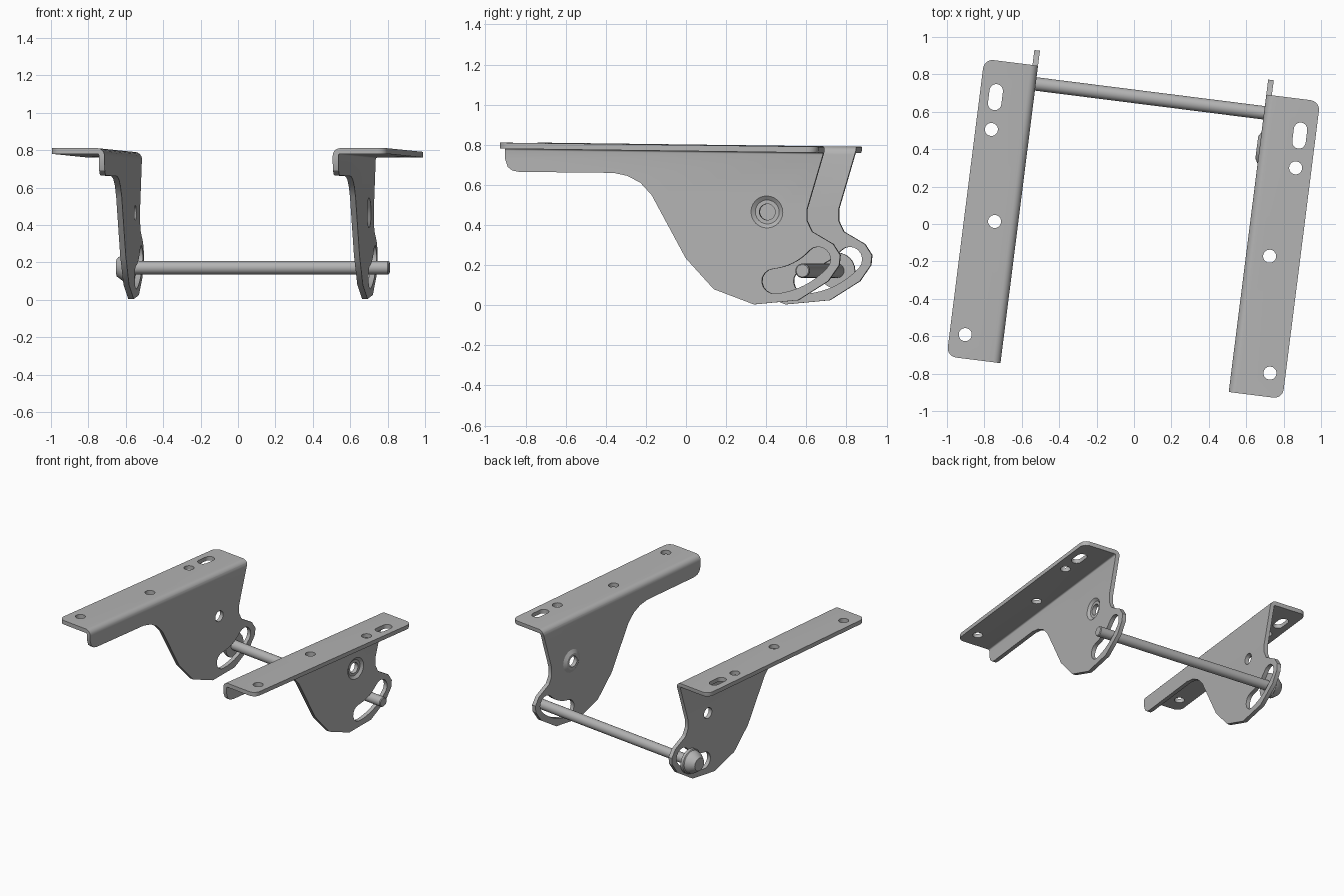
import bpy, bmesh
from math import sin, cos, radians, pi
from mathutils import Matrix

cube = bpy.data.objects.get("Cube")
if cube:
    bpy.data.objects.remove(cube, do_unlink=True)

steel = bpy.data.materials.new("grey_steel")
steel.use_nodes = True
GREY = (0.45, 0.45, 0.45, 1)
steel.diffuse_color = GREY
steel.node_tree.nodes["Principled BSDF"].inputs["Base Color"].default_value = GREY

TURN = Matrix.Rotation(radians(-7.2), 4, 'Z')
TILT = 0.0128                       # slight downhill slope towards the back
SLOPE = Matrix.Identity(4)
SLOPE[2][1] = -TILT
TOP, THICK, INNER, OUTER = 0.80, 0.03, 0.615, 0.905


def new_object(name, bm):
    bmesh.ops.recalc_face_normals(bm, faces=bm.faces)
    mesh = bpy.data.meshes.new(name)
    bm.to_mesh(mesh)
    bm.free()
    mesh.materials.append(steel)
    obj = bpy.data.objects.new(name, mesh)
    bpy.context.scene.collection.objects.link(obj)
    return obj


def arc(u, v, r, start, end, steps):
    angles = [radians(start + (end - start) * i / steps) for i in range(steps + 1)]
    return [(u + r * cos(a), v + r * sin(a)) for a in angles]


def prism(name, outline, axis, lo, hi):
    """Extrude a flat outline along one axis."""
    place = {'x': lambda u, v, t: (t, u, v),
             'y': lambda u, v, t: (u, t, v),
             'z': lambda u, v, t: (u, v, t)}[axis]
    bm = bmesh.new()
    a = [bm.verts.new(place(u, v, lo)) for u, v in outline]
    b = [bm.verts.new(place(u, v, hi)) for u, v in outline]
    bm.faces.new(a)
    bm.faces.new(b)
    for i in range(len(a)):
        j = (i + 1) % len(a)
        bm.faces.new((a[i], a[j], b[j], b[i]))
    return new_object(name, bm)


def turned(name, profile, y, z, sides=24):
    """Solid of revolution about an axis parallel to x; profile is (x, radius)."""
    bm = bmesh.new()
    rings = [[bm.verts.new((x, y + r * cos(2 * pi * i / sides), z + r * sin(2 * pi * i / sides)))
              for i in range(sides)] for x, r in profile]
    bm.faces.new(rings[0])
    bm.faces.new(rings[-1])
    for a, b in zip(rings, rings[1:]):
        for i in range(sides):
            j = (i + 1) % sides
            bm.faces.new((a[i], a[j], b[j], b[i]))
    return new_object(name, bm)


def combine(obj, tool, operation):
    """Apply a boolean and discard the helper."""
    tool.hide_render = True
    mod = obj.modifiers.new("cut", 'BOOLEAN')
    mod.operation, mod.object, mod.solver = operation, tool, 'EXACT'
    bpy.context.view_layer.update()
    result = bpy.data.meshes.new_from_object(obj.evaluated_get(bpy.context.evaluated_depsgraph_get()))
    obj.modifiers.clear()
    obj.data = result
    bpy.data.objects.remove(tool, do_unlink=True)


def smooth(obj):
    bpy.ops.object.select_all(action='DESELECT')
    obj.select_set(True)
    bpy.context.view_layer.objects.active = obj
    bpy.ops.object.shade_smooth_by_angle(angle=radians(28))


def side_point(y, z):
    """Side-on position to bracket coordinates."""
    y = (y + 0.079) / 0.992
    return y, z + TILT * y


PIVOT = side_point(0.405, 0.465)
SIDE = [(-0.9, 0.73), (-0.887, 0.69), (-0.865, 0.672), (-0.83, 0.665), (-0.36, 0.66),
        (-0.29, 0.645), (-0.225, 0.61), (-0.17, 0.55), (0, 0.235), (0.14, 0.08),
        (0.34, 0.004), (0.56, 0.025), (0.71, 0.12), (0.765, 0.2), (0.77, 0.25),
        (0.735, 0.305), (0.63, 0.367), (0.605, 0.42), (0.605, 0.48), (0.69, 0.77)]


def bracket(name, sign, dimpled):
    # folded sheet section
    bend = (INNER + 0.04, TOP - 0.04)
    section = ([(OUTER, TOP)] + arc(*bend, 0.04, 90, 180, 6) + [(INNER, -0.1), (INNER + THICK, -0.1)]
               + arc(*bend, 0.01, 180, 90, 4) + [(OUTER, TOP - THICK)])
    obj = prism(name, section, 'y', -1, 1)

    # side silhouette
    outline = [side_point(*p) for p in SIDE]
    outline = [(outline[0][0], 0.9)] + outline + [(outline[-1][0], 0.9)]
    combine(obj, prism("silhouette", outline, 'x', 0.4, 1.1), 'INTERSECT')

    # rounded outer flange corners
    bm = bmesh.new()
    bm.from_mesh(obj.data)
    corners = [e for e in bm.edges
               if all(v.co.x > OUTER - 0.002 for v in e.verts)
               and abs(e.verts[0].co.y - e.verts[1].co.y) < 0.01]
    bmesh.ops.bevel(bm, geom=corners, offset=0.05, segments=5, profile=0.5, affect='EDGES')
    bm.to_mesh(obj.data)
    bm.free()

    # pressed dimple round the pivot hole
    if dimpled:
        combine(obj, turned("boss", [(0.625, 0.088), (INNER, 0.085), (0.6, 0.06)], *PIVOT), 'UNION')
        combine(obj, turned("dent", [(0.66, 0.08), (0.645, 0.08), (0.63, 0.06)], *PIVOT), 'DIFFERENCE')
    combine(obj, turned("pivot_hole", [(0.5, 0.04), (0.8, 0.04)], *PIVOT), 'DIFFERENCE')

    # curved travel slot centred on the pivot
    radius, half, a0, a1 = 0.347, 0.062, -84, -42
    ends = [arc(*PIVOT, radius, a, a, 1)[0] for a in (a0, a1)]
    slot = (arc(*PIVOT, radius + half, a0, a1, 8) + arc(*ends[1], half, a1, a1 + 180, 8)[1:-1]
            + arc(*PIVOT, radius - half, a1, a0, 8) + arc(*ends[0], half, a0 + 180, a0 + 360, 8)[1:-1])
    combine(obj, prism("travel_slot", slot, 'x', 0.5, 0.75), 'DIFFERENCE')

    # mounting holes: x, y, half the straight length
    for x, y, straight in ((0.82, 0.58, 0.034), (0.82, 0.406, 0), (0.741, -0.08, 0), (0.821, -0.7, 0)):
        hole = arc(x, y + straight, 0.036, 0, 180, 10) + arc(x, y - straight, 0.036, 180, 360, 10)
        if not straight:
            hole = arc(x, y, 0.035, 0, 342, 19)
        combine(obj, prism("mounting_hole", hole, 'z', 0.7, 0.9), 'DIFFERENCE')

    obj.data.transform(TURN @ SLOPE @ Matrix.Diagonal((sign, 1, 1, 1)))
    if sign < 0:
        obj.data.flip_normals()
    smooth(obj)


bracket("left_bracket", 1, True)
bracket("right_bracket", -1, False)

# cross rod and its end knob
ROD = (0.677, 0.172)
for part in (turned("cross_rod", [(-0.66, 0.036), (0.724, 0.036), (0.73, 0.031)], *ROD, 20),
             turned("rod_knob", [(-0.645, 0.09), (-0.667, 0.09), (-0.672, 0.083),
                                 (-0.7, 0.076), (-0.738, 0.048)], *ROD)):
    part.data.transform(TURN)
    smooth(part)
